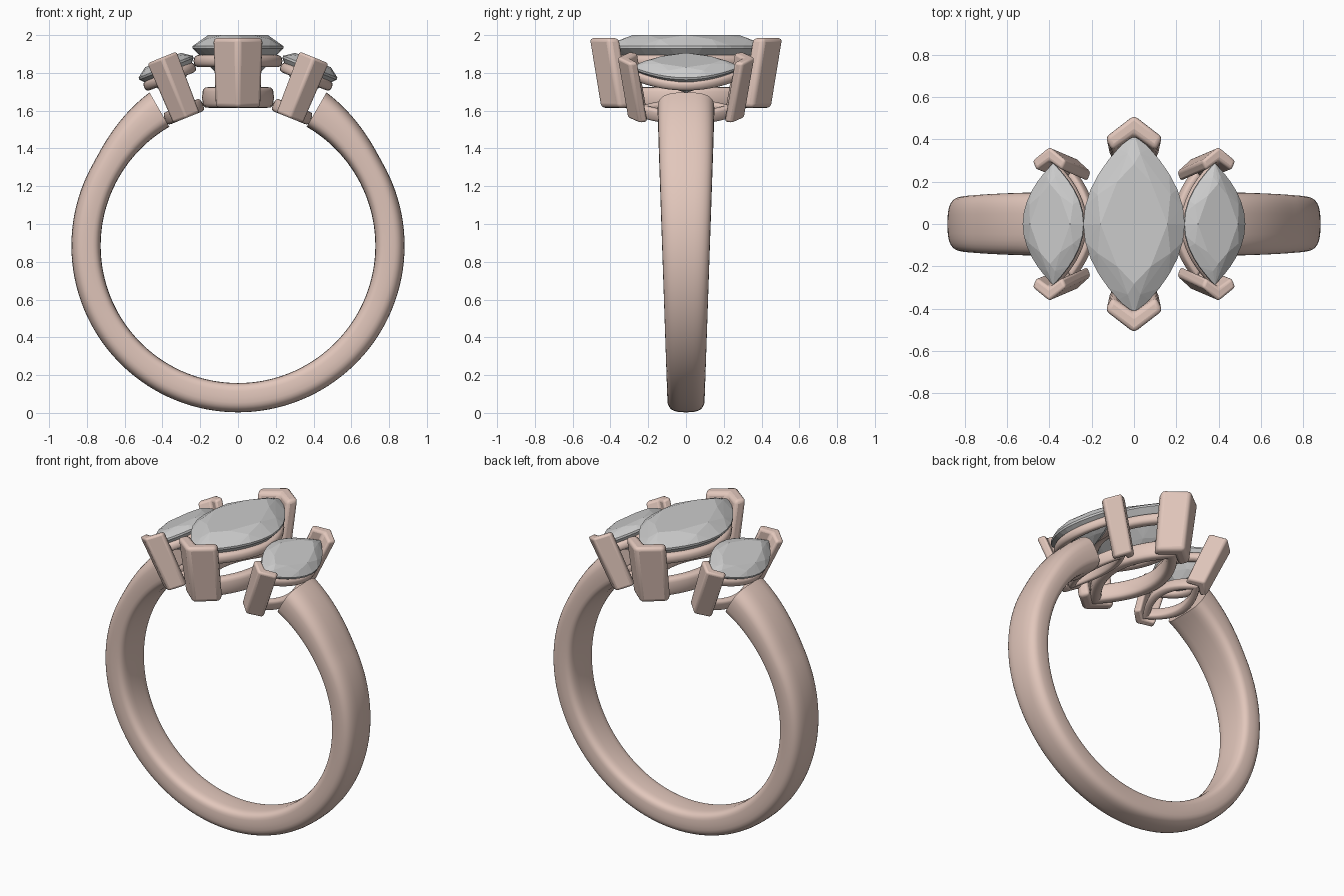
import bpy, bmesh, math
from math import sin, cos, pi, radians

if "Cube" in bpy.data.objects:
    bpy.data.objects.remove(bpy.data.objects["Cube"])

C = 0.885          # height of the ring centre
metal = bpy.data.materials.new("rose_metal")
metal.diffuse_color = (0.76, 0.57, 0.50, 1)
metal.use_nodes = True
metal.node_tree.nodes["Principled BSDF"].inputs["Base Color"].default_value = metal.diffuse_color


def finish(name, bm, tilt=0.0, mat=metal, smooth=True, bevel=0):
    bmesh.ops.recalc_face_normals(bm, faces=bm.faces)
    me = bpy.data.meshes.new(name)
    bm.to_mesh(me)
    bm.free()
    ob = bpy.data.objects.new(name, me)
    bpy.context.collection.objects.link(ob)
    ob.location = (0, 0, C)
    ob.rotation_euler = (0, tilt, 0)
    if mat:
        me.materials.append(mat)
    if bevel:
        m = ob.modifiers.new("bevel", 'BEVEL')
        m.width, m.segments = bevel, 3
    if smooth:
        bpy.context.view_layer.objects.active = ob
        ob.select_set(True)
        bpy.ops.object.shade_smooth_by_angle(angle=radians(40))
        ob.select_set(False)
    return ob


def loft(rings, closed):
    """Skin a list of closed loops; join last to first or cap the ends."""
    bm = bmesh.new()
    vs = [[bm.verts.new(p) for p in r] for r in rings]
    n = len(vs[0])
    for i in range(len(vs) if closed else len(vs) - 1):
        a, b = vs[i], vs[(i + 1) % len(vs)]
        for j in range(n):
            k = (j + 1) % n
            bm.faces.new((a[j], a[k], b[k], b[j]))
    if not closed:
        bm.faces.new(vs[0])
        bm.faces.new(vs[-1])
    return bm


def spow(v, e):
    return math.copysign(abs(v) ** e, v)


# Tapered band, open at the top
def band():
    rings = []
    start, end, steps = radians(60), radians(-240), 110
    for i in range(steps + 1):
        t = start + (end - start) * i / steps
        up = max(0, (sin(t) - 0.5) / (sin(start) - 0.5))
        r_in, r_out = 0.727, 0.882 + 0.055 * up ** 1.5
        half_w = 0.098 + 0.052 * (0.88 + 0.85 * sin(t)) / 1.6
        mid, h = (r_in + r_out) / 2, (r_out - r_in) / 2
        loop = []
        for k in range(32):
            a = 2 * pi * k / 32
            e = 0.68 if sin(a) > 0 else 0.5
            r = mid + h * spow(sin(a), e)
            loop.append((r * cos(t), half_w * spow(cos(a), e), r * sin(t)))
        rings.append(loop)
    finish("band", loft(rings, False))


# Pointed-oval outline
def marquise(a, b, z, n=48):
    pts = []
    for k in range(n):
        t = 2 * pi * k / n
        y = sin(t)
        x = (1 - y * y) if cos(t) >= 0 else -(1 - y * y)
        pts.append((a * x, b * y, z))
    return pts


# Rounded rail that follows the stone outline
def rail(name, tilt, a, b, wall, z0, z1, power):
    rings = []
    for k in range(16):
        t = 2 * pi * k / 16
        d = wall / 2 * (spow(cos(t), power) - 1)
        z = (z0 + z1) / 2 + (z1 - z0) / 2 * spow(sin(t), power)
        rings.append(marquise(a + d, b + d * 1.3, z))
    finish(name, loft(rings, True), tilt)


# Faceted stone: hull of girdle, crown, table and pavilion points
def gem(name, tilt, a, b, girdle, table, depth):
    bm = bmesh.new()

    def level(s, z, n, off=0.0):
        for k in range(n):
            t = 2 * pi * (k + off) / n
            y = sin(t)
            x = math.copysign(1 - abs(y) ** 2, cos(t))
            bm.verts.new((a * s * x, b * s * y, z))
    rise = table - girdle
    level(1, girdle, 32)
    level(1, girdle - 0.012, 32)
    level(0.84, girdle + rise * 0.62, 8, 0.5)
    level(0.66, table, 8)
    level(0.5, girdle - 0.012 - depth * 0.55, 8)
    bm.verts.new((0, 0, girdle - depth))
    bmesh.ops.remove_doubles(bm, verts=bm.verts, dist=1e-5)
    res = bmesh.ops.convex_hull(bm, input=bm.verts)
    junk = [g for g in res["geom_interior"] if isinstance(g, bmesh.types.BMVert)]
    if junk:
        bmesh.ops.delete(bm, geom=junk, context='VERTS')
    finish(name, bm, tilt, mat=None, smooth=False)


# V-shaped claw clasping a stone tip
def prong(name, tilt, side, w, tip, arm, inner, lean, z0, z1):
    sec = [(0, tip), (w, tip - arm), (w * 0.76, tip - arm - inner * 0.75), (0, tip - inner * 1.1),
           (-w * 0.76, tip - arm - inner * 0.75), (-w, tip - arm)]
    rings = [[(x * s, side * (y - d), z) for x, y in sec]
             for s, d, z in ((0.9, lean, z0), (1, 0, z1))]
    finish(name, loft(rings, False), tilt, bevel=w * 0.16)


def setting(label, tilt, stone, upper, lower, claw):
    gem(label + "_stone", tilt, *stone)
    rail(label + "_upper_rail", tilt, *upper)
    rail(label + "_lower_rail", tilt, *lower)
    for side, word in ((-1, "front"), (1, "back")):
        prong(f"{label}_{word}_prong", tilt, side, *claw)


band()
setting("centre", 0,
        (0.24, 0.43, 1.057, 1.115, 0.23),
        (0.235, 0.42, 0.07, 0.945, 1.01, 0.8),
        (0.19, 0.39, 0.075, 0.73, 0.84, 0.6),
        (0.137, 0.517, 0.105, 0.085, 0.06, 0.73, 1.10))
for s, word in ((-1, "left"), (1, "right")):
    setting(word, s * radians(22),
            (0.155, 0.287, 1.022, 1.06, 0.15),
            (0.147, 0.285, 0.055, 0.938, 0.992, 0.8),
            (0.108, 0.255, 0.05, 0.73, 0.80, 0.6),
            (0.087, 0.366, 0.066, 0.06, 0.055, 0.73, 1.075))
